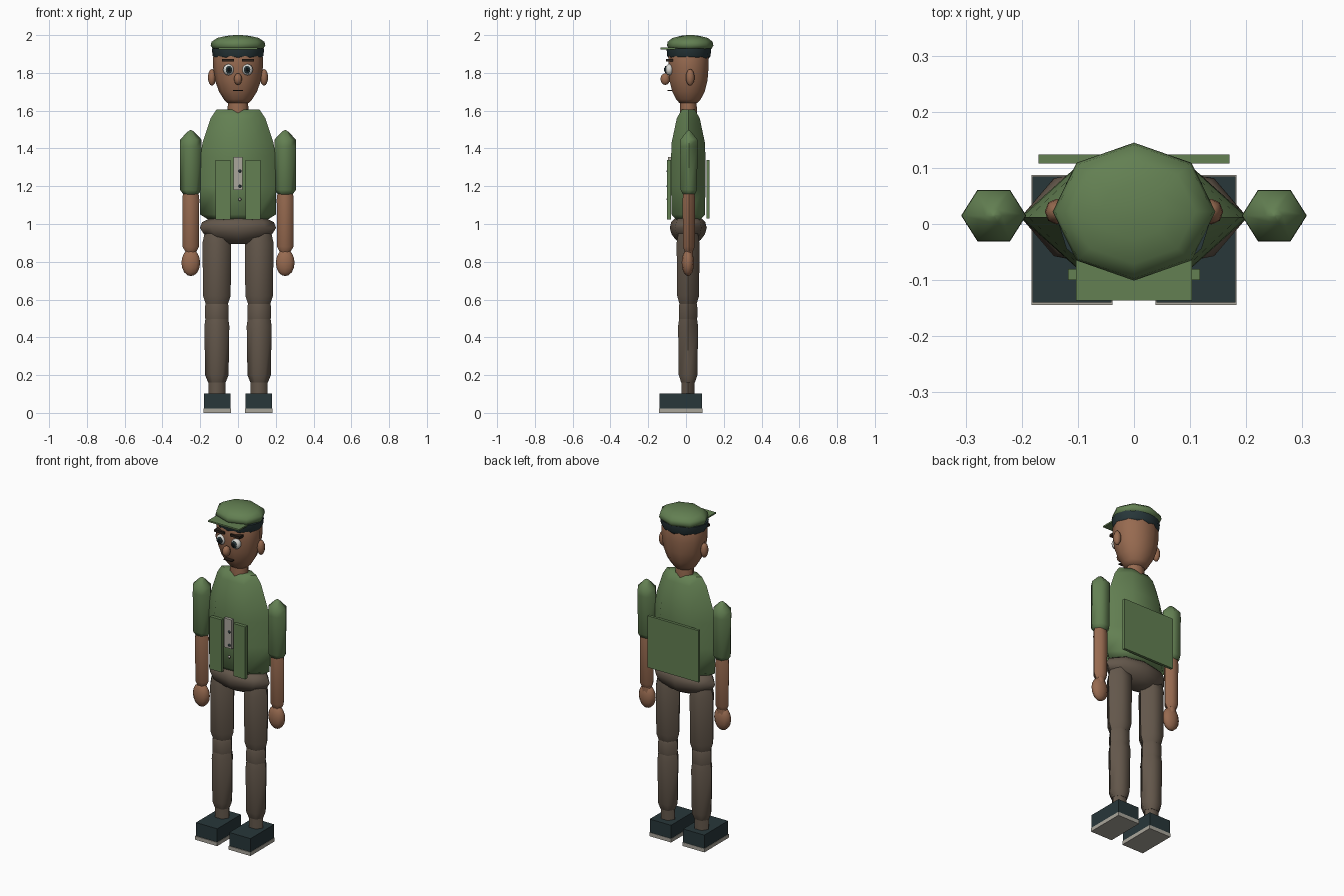
import bpy, bmesh, math


def material(name, color):
    m = bpy.data.materials.new(name)
    m.diffuse_color = (*color, 1)
    return m


GREEN = material("uniform green", (0.125, 0.215, 0.085))
SKIN = material("skin", (0.31, 0.145, 0.08))
BROWN = material("trouser brown", (0.125, 0.095, 0.07))
DARK = material("dark teal", (0.021, 0.038, 0.042))
GREY = material("light grey", (0.40, 0.38, 0.33))
WHITE = material("eye white", (0.68, 0.68, 0.65))
HAIR = material("brow brown", (0.025, 0.015, 0.01))
BLACK = material("pupil black", (0.005, 0.006, 0.007))
SMOOTH = math.radians(62)


def finish(name, bm, mat, smooth):
    bmesh.ops.recalc_face_normals(bm, faces=bm.faces)
    me = bpy.data.meshes.new(name)
    bm.to_mesh(me)
    bm.free()
    me.materials.append(mat)
    ob = bpy.data.objects.new(name, me)
    bpy.context.collection.objects.link(ob)
    if smooth:
        bpy.ops.object.select_all(action='DESELECT')
        bpy.context.view_layer.objects.active = ob
        ob.select_set(True)
        bpy.ops.object.shade_smooth_by_angle(angle=SMOOTH)
    return ob


def loft(name, x, y, rings, mat, sides=6):
    """Stack of elliptical rings (z, x radius, y radius), capped at both ends."""
    bm = bmesh.new()
    loops = []
    for z, rx, ry in rings:
        loops.append([bm.verts.new((x + rx * math.cos(2 * math.pi * i / sides),
                                    y + ry * math.sin(2 * math.pi * i / sides), z))
                      for i in range(sides)])
    for a, b in zip(loops, loops[1:]):
        for i in range(sides):
            j = (i + 1) % sides
            bm.faces.new((a[i], a[j], b[j], b[i]))
    bm.faces.new(loops[0])
    bm.faces.new(loops[-1])
    return finish(name, bm, mat, True)


def box(name, x0, x1, y0, y1, z0, z1, mat):
    bm = bmesh.new()
    bmesh.ops.create_cube(bm, size=1)
    bmesh.ops.scale(bm, vec=(x1 - x0, y1 - y0, z1 - z0), verts=bm.verts)
    bmesh.ops.translate(bm, vec=((x0 + x1) / 2, (y0 + y1) / 2, (z0 + z1) / 2), verts=bm.verts)
    return finish(name, bm, mat, False)


def ball(name, center, radii, mat, u=12, v=8):
    bm = bmesh.new()
    bmesh.ops.create_uvsphere(bm, u_segments=u, v_segments=v, radius=1)
    bmesh.ops.scale(bm, vec=radii, verts=bm.verts)
    bmesh.ops.translate(bm, vec=center, verts=bm.verts)
    return finish(name, bm, mat, True)


# Torso, hips and neck
loft("torso", 0, 0.012, [(1.02, 0.15, 0.07), (1.05, 0.2, 0.102), (1.2, 0.203, 0.105),
                         (1.35, 0.2, 0.105), (1.43, 0.188, 0.102), (1.56, 0.145, 0.07),
                         (1.605, 0.115, 0.04)], GREEN)
loft("hips", 0, 0.012, [(0.895, 0.06, 0.03), (0.915, 0.13, 0.065), (0.945, 0.18, 0.088),
                        (0.98, 0.202, 0.098), (1.01, 0.19, 0.09), (1.03, 0.15, 0.07)], BROWN, 8)
loft("neck", 0, 0.012, [(1.58, 0.055, 0.045), (1.62, 0.055, 0.045), (1.66, 0.05, 0.042)], SKIN, 8)

# Jacket panels, placket and buttons
box("back_panel", -0.17, 0.17, 0.108, 0.124, 1.03, 1.34, GREEN)
box("placket", -0.025, 0.025, -0.096, -0.075, 1.18, 1.355, GREY)
for z in (1.28, 1.2, 1.13):
    ball("button", (0.01, -0.096, z), (0.008, 0.007, 0.008), GREY if z < 1.15 else DARK, 8, 6)

# Head and cap
loft("head", 0, 0.013, [(1.64, 0.055, 0.05), (1.66, 0.075, 0.068), (1.70, 0.1, 0.09),
                        (1.76, 0.122, 0.106), (1.83, 0.132, 0.112), (1.88, 0.132, 0.112),
                        (1.93, 0.12, 0.1)], SKIN, 10)
loft("cap_band", 0, 0.015, [(1.875, 0.122, 0.105), (1.89, 0.134, 0.115),
                            (1.93, 0.139, 0.118)], DARK, 12)
loft("cap_crown", 0, 0.022, [(1.92, 0.115, 0.1), (1.93, 0.135, 0.115), (1.945, 0.145, 0.123),
                             (1.965, 0.14, 0.119), (1.985, 0.11, 0.093), (1.996, 0.06, 0.05),
                             (2.0, 0.02, 0.017)], GREEN, 8)
box("cap_brim", -0.103, 0.103, -0.136, -0.03, 1.925, 1.934, GREEN)
ball("nose", (0, -0.11, 1.767), (0.022, 0.025, 0.031), SKIN, 10, 8)
box("mouth", -0.026, 0.026, -0.098, -0.06, 1.703, 1.709, HAIR)

for s in (-1, 1):
    # Jacket front panel
    xs = sorted((s * 0.04, s * 0.118))
    box("front_panel", xs[0], xs[1], -0.1, -0.08, 1.025, 1.34, GREEN)

    # Face details
    ball("ear", (s * 0.138, 0.022, 1.776), (0.021, 0.023, 0.044), SKIN, 8, 8)
    ball("eye", (s * 0.05, -0.088, 1.817), (0.029, 0.022, 0.03), WHITE)
    ball("iris", (s * 0.048, -0.106, 1.817), (0.018, 0.008, 0.021), DARK, 10, 6)
    ball("pupil", (s * 0.047, -0.112, 1.817), (0.009, 0.005, 0.011), BLACK, 8, 6)
    xs = sorted((s * 0.02, s * 0.085))
    box("eyebrow", xs[0], xs[1], -0.105, -0.07, 1.859, 1.873, HAIR)

    # Arm
    ax, ay = s * 0.25, 0.015
    loft("upper_arm", ax, ay, [(1.15, 0.035, 0.032), (1.18, 0.056, 0.05), (1.41, 0.058, 0.053),
                               (1.447, 0.057, 0.052), (1.49, 0.015, 0.013), (1.497, 0.003, 0.003)],
         GREEN)
    loft("forearm", ax, ay, [(0.855, 0.03, 0.025), (0.88, 0.043, 0.036), (1.13, 0.045, 0.038),
                             (1.17, 0.04, 0.034)], SKIN)
    loft("wrist", ax, ay, [(0.82, 0.029, 0.025), (0.87, 0.029, 0.025)], SKIN)
    ball("hand", (ax, 0.01, 0.795), (0.052, 0.033, 0.071), SKIN, 10, 8)

    # Leg
    lx, ly = s * 0.112, 0.011
    loft("thigh", lx, ly, [(0.575, 0.058, 0.052), (0.62, 0.073, 0.067), (0.90, 0.076, 0.07),
                           (0.95, 0.065, 0.06)], BROWN)
    loft("knee", lx, ly, [(0.49, 0.06, 0.054), (0.51, 0.063, 0.057), (0.565, 0.062, 0.056),
                          (0.58, 0.058, 0.052)], BROWN)
    loft("shin", lx, ly, [(0.16, 0.046, 0.042), (0.2, 0.062, 0.057), (0.46, 0.066, 0.061),
                          (0.502, 0.06, 0.054)], BROWN)
    loft("ankle", lx, ly, [(0.09, 0.045, 0.04), (0.165, 0.045, 0.04)], BROWN)

    # Shoe and sole
    x0, x1 = sorted((s * 0.04, s * 0.181))
    box("shoe", x0, x1, -0.14, 0.085, 0.022, 0.102, DARK)
    box("sole", x0 - 0.002, x1 + 0.002, -0.144, 0.087, 0, 0.022, GREY)
